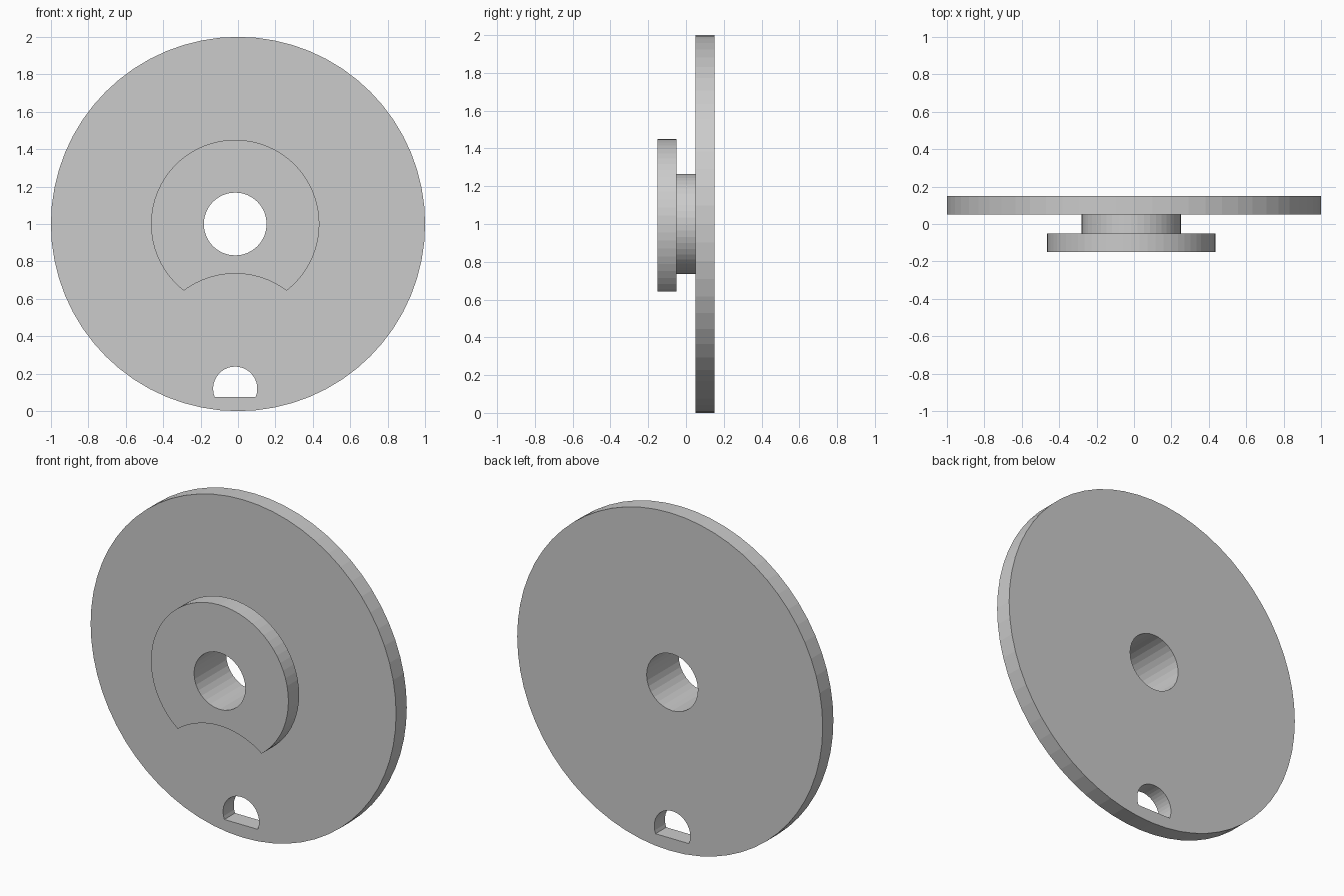
import bpy, bmesh
from math import sin, cos, asin, pi

if "Cube" in bpy.data.objects:
    bpy.data.objects.remove(bpy.data.objects["Cube"])

CX = -0.015   # hub axis offset
CZ = 1.0


def arc(cx, cz, r, a0, a1, n):
    return [(cx + r * cos(a0 + (a1 - a0) * i / n),
             cz + r * sin(a0 + (a1 - a0) * i / n)) for i in range(n + 1)]


def circle(cx, cz, r, n):
    return arc(cx, cz, r, 0, 2 * pi, n)[:-1]


def prism(name, pts, y0, y1):
    """Extrude an x-z outline from y0 to y1."""
    bm = bmesh.new()
    face = bm.faces.new([bm.verts.new((x, y0, z)) for x, z in pts])
    ext = bmesh.ops.extrude_face_region(bm, geom=[face], use_keep_orig=True)
    moved = [v for v in ext["geom"] if isinstance(v, bmesh.types.BMVert)]
    bmesh.ops.translate(bm, verts=moved, vec=(0, y1 - y0, 0))
    bmesh.ops.recalc_face_normals(bm, faces=bm.faces)
    me = bpy.data.meshes.new(name)
    bm.to_mesh(me)
    bm.free()
    ob = bpy.data.objects.new(name, me)
    bpy.context.collection.objects.link(ob)
    return ob


def combine(target, other, op):
    bpy.context.view_layer.objects.active = target
    mod = target.modifiers.new(op.lower(), "BOOLEAN")
    mod.operation, mod.solver, mod.object = op, "EXACT", other
    bpy.ops.object.modifier_apply(modifier=mod.name)
    bpy.data.objects.remove(other)


# Large plate
wheel = prism("drive_wheel", circle(0, 1, 1, 64), 0.05, 0.15)

# Locking disc with a concave bite from its lower edge
lock = prism("locking_disc", circle(CX, CZ, 0.45, 64), -0.15, -0.05)
bite = prism("bite_cutter", circle(CX, 0.276, 0.459, 64), -0.3, 0.0)
combine(lock, bite, "DIFFERENCE")

# Spacer hub, sunk slightly into both discs so they fuse into one solid
hub = prism("spacer_hub", circle(CX, CZ, 0.265, 48), -0.06, 0.06)
# keep the sunk end clear of the bite
bite = prism("bite_cutter", circle(CX, 0.276, 0.459, 64), -0.3, -0.05)
combine(hub, bite, "DIFFERENCE")
combine(wheel, hub, "UNION")
combine(wheel, lock, "UNION")

# Shaft bore through everything
bore = prism("bore_cutter", circle(CX, CZ, 0.168, 32), -0.3, 0.3)
combine(wheel, bore, "DIFFERENCE")

# D-shaped pin hole near the rim
r, pz, flat = 0.118, 0.12, 0.075
a = asin((pz - flat) / r)
pin = prism("pin_cutter", arc(CX, pz, r, -a, pi + a, 24), 0.0, 0.3)
combine(wheel, pin, "DIFFERENCE")
